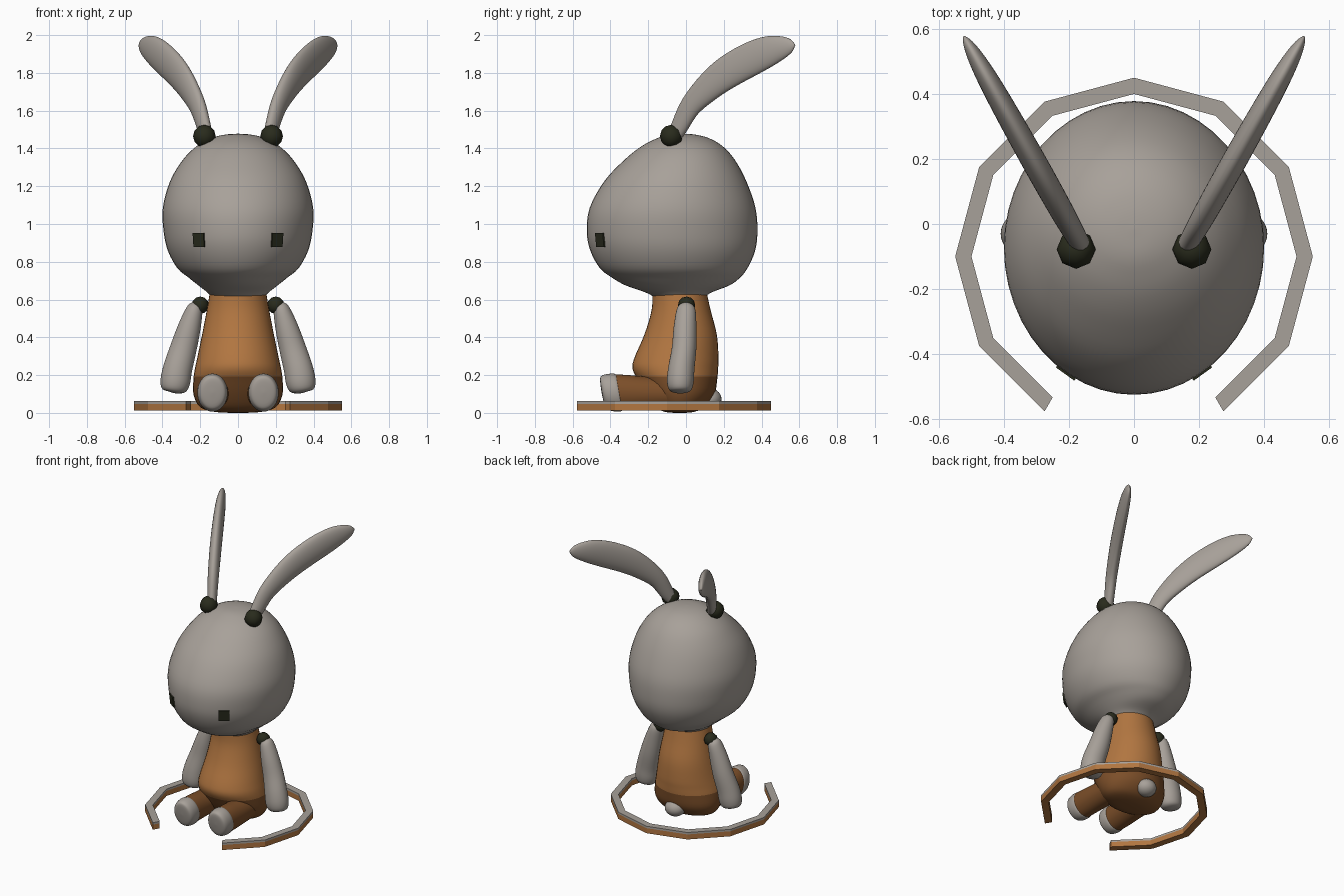
import bpy, bmesh, math
from mathutils import Vector

if "Cube" in bpy.data.objects:
    bpy.data.objects.remove(bpy.data.objects["Cube"])


def material(name, rgb):
    m = bpy.data.materials.new(name)
    m.diffuse_color = (*rgb, 1)
    m.use_nodes = True
    m.node_tree.nodes["Principled BSDF"].inputs["Base Color"].default_value = m.diffuse_color
    return m


GREY = material("warm grey", (0.39, 0.355, 0.32))
ORANGE = material("orange brown", (0.44, 0.18, 0.052))
BROWN = material("dark brown", (0.2, 0.077, 0.022))
DARK = material("dark olive", (0.022, 0.024, 0.012))


def add_object(name, bm, mat, smooth=True):
    bmesh.ops.recalc_face_normals(bm, faces=bm.faces)
    me = bpy.data.meshes.new(name)
    bm.to_mesh(me)
    bm.free()
    me.materials.append(mat)
    for p in me.polygons:
        p.use_smooth = smooth
    ob = bpy.data.objects.new(name, me)
    bpy.context.collection.objects.link(ob)
    return ob


def refine(rows, sub=4):
    """Catmull-Rom interpolation through rows of numbers."""
    out = []
    for i in range(len(rows) - 1):
        a, b, c, d = (rows[max(i - 1, 0)], rows[i], rows[i + 1],
                      rows[min(i + 2, len(rows) - 1)])
        for k in range(sub):
            t = k / sub
            out.append([0.5 * (2 * q + (r - p) * t
                               + (2 * p - 5 * q + 4 * r - s) * t * t
                               + (3 * q - p - 3 * r + s) * t ** 3)
                        for p, q, r, s in zip(a, b, c, d)])
    return out + [list(rows[-1])]


def loft(name, rows, mat, axes=None, normal=None, seg=36):
    """Elliptic sections; each row is x, y, z, half width u, half width v.
    Axes are fixed, or v = normal and u is perpendicular to the path."""
    rows = refine(rows)
    pts = [Vector(r[:3]) for r in rows]
    bm = bmesh.new()
    rings = []
    for i, r in enumerate(rows):
        if axes:
            u, v = axes
        else:
            t = pts[min(i + 1, len(pts) - 1)] - pts[max(i - 1, 0)]
            v = normal
            u = v.cross(t).normalized()
        hu, hv = max(r[3], 0.002), max(r[4], 0.002)
        rings.append([bm.verts.new(pts[i] + u * hu * math.cos(a) + v * hv * math.sin(a))
                      for a in (2 * math.pi * k / seg for k in range(seg))])
    for a, b in zip(rings, rings[1:]):
        for k in range(seg):
            j = (k + 1) % seg
            bm.faces.new((a[k], a[j], b[j], b[k]))
    bm.faces.new(rings[0])
    bm.faces.new(rings[-1])
    return add_object(name, bm, mat)


def ball(name, center, scale, mat, seg, rings):
    bm = bmesh.new()
    bmesh.ops.create_uvsphere(bm, u_segments=seg, v_segments=rings, radius=1)
    bmesh.ops.scale(bm, vec=Vector(scale), verts=bm.verts)
    bmesh.ops.translate(bm, vec=Vector(center), verts=bm.verts)
    return add_object(name, bm, mat)


X, Y, Z = Vector((1, 0, 0)), Vector((0, 1, 0)), Vector((0, 0, 1))


def upright(profile):
    """Rows of z, half width, front y, back y."""
    return [(0, (f + b) / 2, z, w, (b - f) / 2) for z, w, f, b in profile]


# Head
loft("head", upright([
    (0.62, 0.14, -0.17, 0.10), (0.645, 0.165, -0.22, 0.14), (0.68, 0.21, -0.32, 0.23),
    (0.72, 0.26, -0.39, 0.285), (0.77, 0.32, -0.455, 0.325), (0.86, 0.37, -0.505, 0.365),
    (0.96, 0.393, -0.525, 0.378), (1.09, 0.398, -0.51, 0.368), (1.235, 0.358, -0.43, 0.318),
    (1.35, 0.288, -0.32, 0.255), (1.42, 0.215, -0.23, 0.19), (1.46, 0.14, -0.15, 0.12),
    (1.478, 0.07, -0.09, 0.05), (1.483, 0.004, -0.02, -0.012)]), GREY, axes=(X, Y), seg=48)

# Torso, darker on the seat
torso = loft("torso", upright([
    (0.005, 0.02, -0.05, -0.01), (0.01, 0.12, -0.11, 0.04), (0.035, 0.2, -0.16, 0.10),
    (0.1, 0.235, -0.21, 0.15), (0.18, 0.236, -0.255, 0.165), (0.24, 0.228, -0.283, 0.17),
    (0.3, 0.215, -0.272, 0.172), (0.42, 0.19, -0.22, 0.163), (0.55, 0.165, -0.182, 0.13),
    (0.65, 0.148, -0.178, 0.108)]), ORANGE, axes=(X, Y))
torso.data.materials.append(BROWN)
for p in torso.data.polygons:
    p.material_index = int(p.center.z < 0.2)

# Tail
ball("tail", (0, 0.122, 0.078), (0.07, 0.066, 0.058), GREY, 24, 14)

for s, side in ((-1, "left"), (1, "right")):
    # Ears, flat in an outward-turned vertical plane
    ear = [(-0.07, 1.455, 0.036, 0.03), (-0.04, 1.51, 0.047, 0.032), (0.025, 1.63, 0.06, 0.036),
           (0.125, 1.735, 0.078, 0.038), (0.225, 1.812, 0.089, 0.038), (0.343, 1.878, 0.091, 0.036),
           (0.44, 1.92, 0.081, 0.032), (0.51, 1.94, 0.06, 0.025),
           (0.555, 1.949, 0.035, 0.015), (0.577, 1.952, 0.003, 0.003)]
    loft(side + "_ear", [(s * (0.2 + 0.56 * y), y, z, hu, hv) for y, z, hu, hv in ear],
         GREY, normal=Vector((1, -0.56 * s, 0)).normalized())
    ball(side + "_ear_joint", (s * 0.178, -0.078, 1.47), (0.06,) * 3, DARK, 8, 6)

    # Arms
    arm = [(0.222, 0, 0.588, 0.004, 0.004), (0.224, 0, 0.58, 0.028, 0.03),
           (0.231, 0, 0.55, 0.044, 0.05), (0.257, -0.005, 0.46, 0.06, 0.06),
           (0.288, -0.01, 0.35, 0.07, 0.065), (0.319, -0.025, 0.24, 0.077, 0.07),
           (0.333, -0.03, 0.165, 0.078, 0.07), (0.338, -0.03, 0.122, 0.06, 0.054),
           (0.34, -0.03, 0.11, 0.004, 0.004)]
    loft(side + "_arm", [(s * x, *r) for x, *r in arm], GREY, normal=Y)
    ball(side + "_shoulder_joint", (s * 0.2, 0.003, 0.575), (0.046,) * 3, DARK, 8, 6)

    # Legs and feet, soles leaning forward at the top
    tilt = (X, Vector((0, -0.18, 1)))
    leg = [(0.125, -0.05, 0.11, 0.085, 0.085), (0.132, -0.2, 0.11, 0.082, 0.088),
           (0.135, -0.3, 0.112, 0.079, 0.094), (0.135, -0.375, 0.113, 0.075, 0.096)]
    loft(side + "_leg", [(s * x, *r) for x, *r in leg], BROWN, axes=tilt)
    foot = [(0.135, -0.35, 0.113, 0.07, 0.09), (0.135, -0.36, 0.113, 0.079, 0.099),
            (0.135, -0.39, 0.112, 0.08, 0.1), (0.135, -0.425, 0.112, 0.073, 0.092),
            (0.135, -0.442, 0.112, 0.055, 0.072), (0.135, -0.447, 0.112, 0.004, 0.004)]
    loft(side + "_foot", [(s * x, *r) for x, *r in foot], GREY, axes=tilt)

    # Square eyes lying on the face
    bm = bmesh.new()
    bmesh.ops.create_cube(bm, size=1)
    bmesh.ops.scale(bm, vec=(0.07, 0.075, 0.009), verts=bm.verts)
    eye = add_object(side + "_eye", bm, DARK, False)
    n = Vector((s * 1.385, -1.92, -0.25)).normalized()
    eye.rotation_mode = 'QUATERNION'
    eye.rotation_quaternion = n.to_track_quat('Z', 'Y')
    eye.location = Vector((s * 0.206, -0.453, 0.92)) + n * 0.002


# Open twelve-sided ring in two layers
def open_ring(name, z0, z1, mat):
    bm = bmesh.new()
    cuts = []
    for k in range(-2, 9):
        a = math.radians(30 * k)
        cuts.append([bm.verts.new((r * math.cos(a), r * math.sin(a) - 0.1, z))
                     for r, z in ((0.5, z0), (0.55, z0), (0.55, z1), (0.5, z1))])
    for a, b in zip(cuts, cuts[1:]):
        for k in range(4):
            j = (k + 1) % 4
            bm.faces.new((a[k], a[j], b[j], b[k]))
    bm.faces.new(cuts[0])
    bm.faces.new(cuts[-1])
    add_object(name, bm, mat, False)


open_ring("ring_base", 0.017, 0.053, ORANGE)
open_ring("ring_top", 0.053, 0.067, GREY)

# Rest the lowest part on the ground
bpy.context.view_layer.update()
low = min((o.matrix_world @ v.co).z for o in bpy.data.objects for v in o.data.vertices)
for o in bpy.data.objects:
    o.location.z -= low
